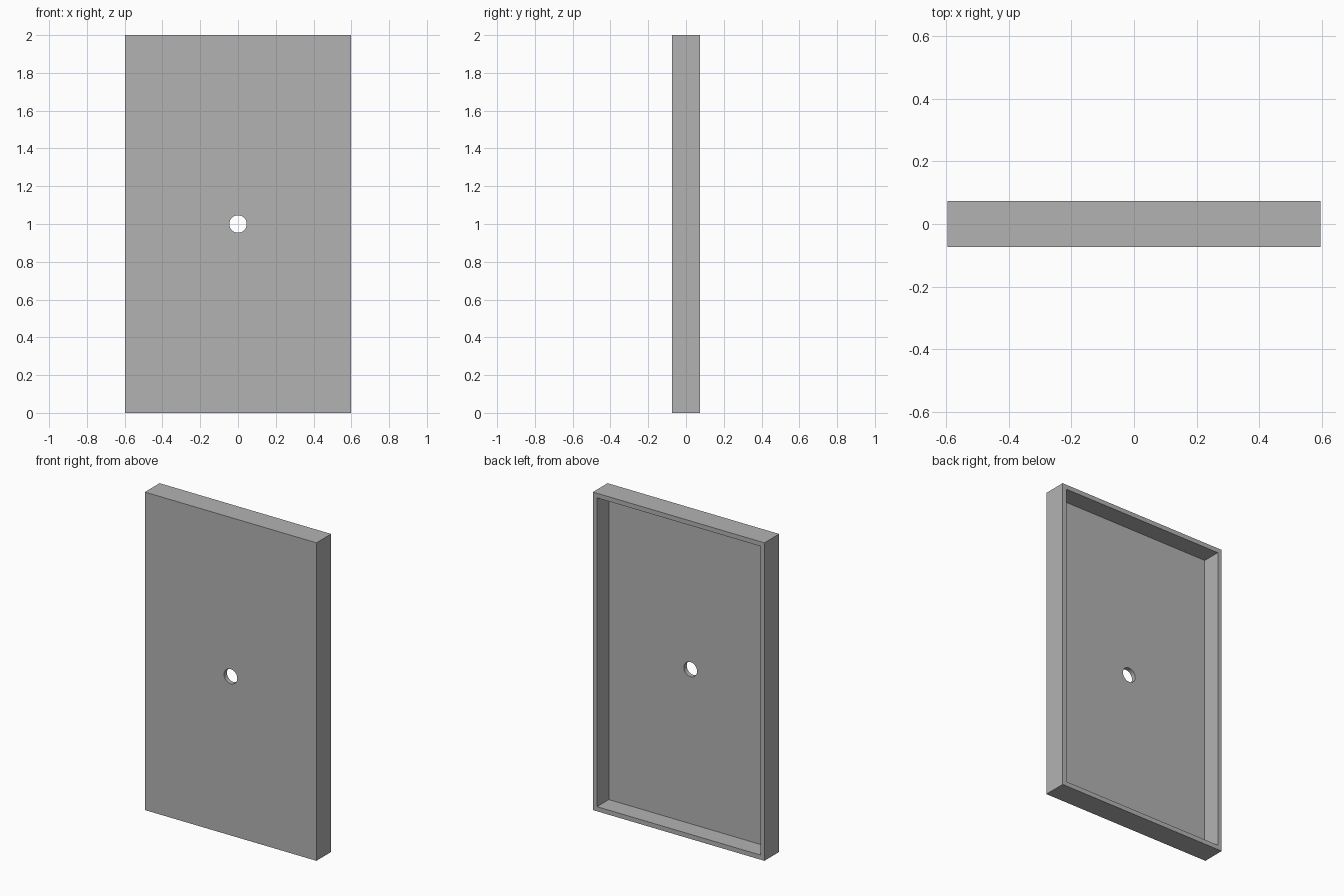
import bpy
import math

W, D, H = 1.194, 0.146, 2.0   # outer size
WALL = 0.029                  # rim and panel thickness
HOLE_R = 0.046

if "Cube" in bpy.data.objects:
    bpy.data.objects.remove(bpy.data.objects["Cube"], do_unlink=True)

grey = bpy.data.materials.new("plain grey")
grey.use_nodes = True
colour = (0.45, 0.45, 0.45, 1)
grey.diffuse_color = colour
grey.node_tree.nodes["Principled BSDF"].inputs["Base Color"].default_value = colour


def box(name, size, centre):
    bpy.ops.mesh.primitive_cube_add(size=1, location=centre)
    ob = bpy.context.object
    ob.name = name
    ob.scale = size
    bpy.ops.object.transform_apply(location=False, rotation=False, scale=True)
    ob.data.materials.append(grey)
    return ob


def cut(target, cutter):
    cutter.hide_render = True
    mod = target.modifiers.new("cut", 'BOOLEAN')
    mod.operation = 'DIFFERENCE'
    mod.solver = 'EXACT'
    mod.object = cutter
    bpy.context.view_layer.objects.active = target
    bpy.ops.object.modifier_apply(modifier=mod.name)
    bpy.data.objects.remove(cutter, do_unlink=True)


# Solid block that becomes the shallow tray
tray = box("tray_panel", (W, D, H), (0, 0, H / 2))

# Recess open to the back, leaving the front panel and a thin rim
recess = box("recess_cutter", (W - 2 * WALL, D, H - 2 * WALL), (0, WALL, H / 2))
cut(tray, recess)

# Round hole through the middle of the panel
bpy.ops.mesh.primitive_cylinder_add(vertices=48, radius=HOLE_R, depth=1,
                                    location=(0, 0, H / 2),
                                    rotation=(math.pi / 2, 0, 0))
hole = bpy.context.object
hole.name = "hole_cutter"
hole.data.materials.append(grey)
cut(tray, hole)

# Smooth the hole wall, keep the box edges sharp
bpy.ops.object.select_all(action='DESELECT')
tray.select_set(True)
bpy.context.view_layer.objects.active = tray
bpy.ops.object.shade_smooth_by_angle(angle=math.radians(30))
